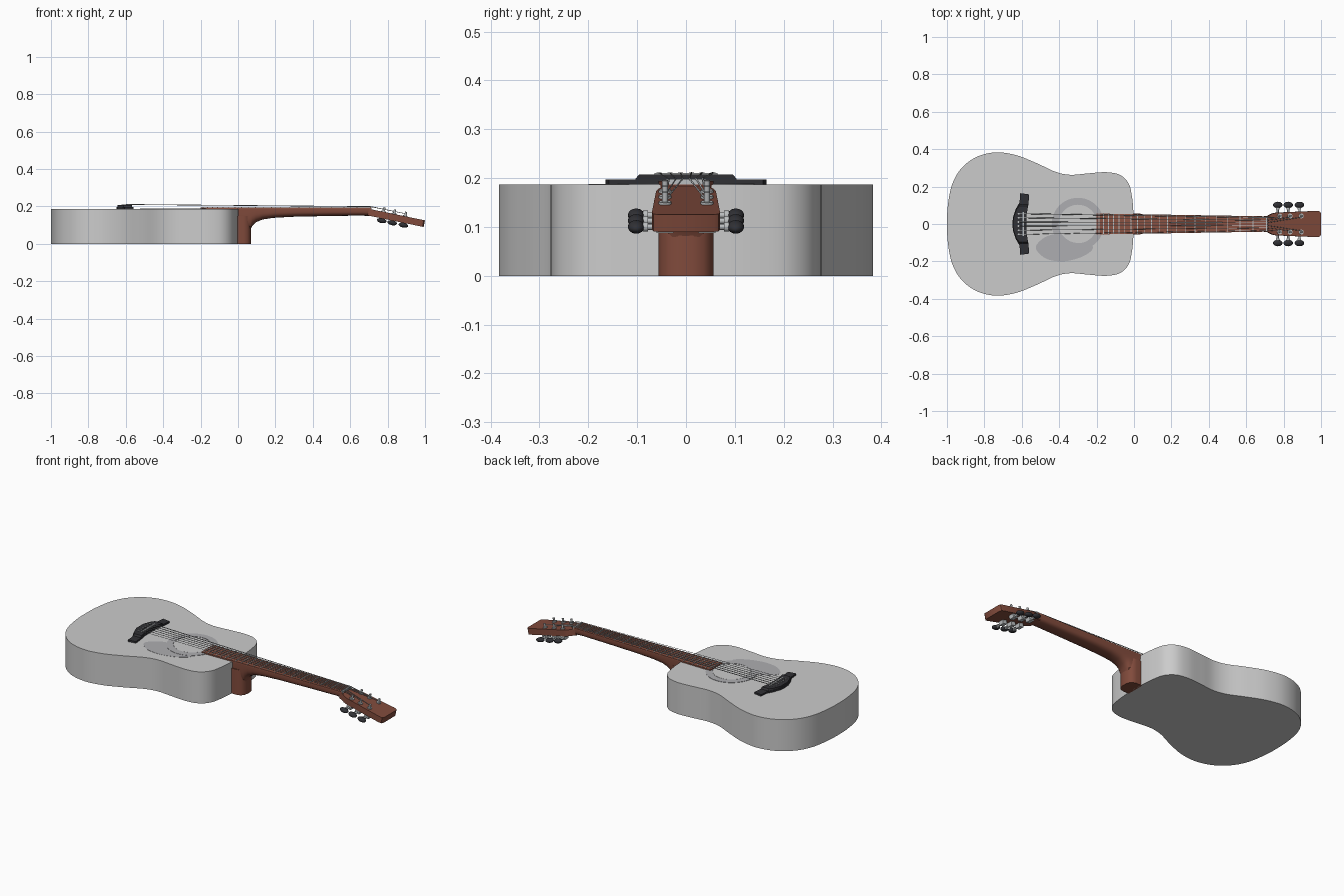
import bpy, bmesh, math
from mathutils import Vector, Matrix

if "Cube" in bpy.data.objects:
    bpy.data.objects.remove(bpy.data.objects["Cube"])


def material(name, rgb):
    m = bpy.data.materials.new(name)
    m.diffuse_color = (*rgb, 1)
    m.use_nodes = True
    m.node_tree.nodes["Principled BSDF"].inputs["Base Color"].default_value = m.diffuse_color
    return m


WOOD = material("brown_wood", (0.22, 0.07, 0.045))
BOARD = material("fingerboard_wood", (0.26, 0.085, 0.055))
DARK = material("dark", (0.03, 0.03, 0.035))
METAL = material("metal", (0.5, 0.52, 0.53))
GUARD = material("guard_grey", (0.42, 0.42, 0.44))


def finish(name, bm, mat=None, matrix=None):
    bmesh.ops.recalc_face_normals(bm, faces=bm.faces)
    me = bpy.data.meshes.new(name)
    bm.to_mesh(me)
    bm.free()
    ob = bpy.data.objects.new(name, me)
    bpy.context.collection.objects.link(ob)
    if mat:
        me.materials.append(mat)
    if matrix:
        ob.matrix_world = matrix
    return ob


def loft(name, rings, mat=None, matrix=None):
    bm = bmesh.new()
    vs = [[bm.verts.new(p) for p in r] for r in rings]
    n = len(vs[0])
    for a, b in zip(vs, vs[1:]):
        for i in range(n):
            bm.faces.new((a[i], a[(i + 1) % n], b[(i + 1) % n], b[i]))
    bm.faces.new(vs[0])
    bm.faces.new(vs[-1])
    return finish(name, bm, mat, matrix)


def prism(name, pts, z0, z1, mat=None, matrix=None):
    return loft(name, [[(x, y, z) for x, y in pts] for z in (z0, z1)], mat, matrix)


def mirrored(half):
    return half + [(x, -y) for x, y in reversed(half) if y > 1e-6]


def smooth_loop(pts, steps=6):
    out, n = [], len(pts)
    for i in range(n):
        a, b, c, d = (Vector(pts[(i + k) % n]) for k in (-1, 0, 1, 2))
        for s in range(steps):
            t = s / steps
            p = 0.5 * (2 * b + (c - a) * t + (2 * a - 5 * b + 4 * c - d) * t**2
                       + (3 * b - a - 3 * c + d) * t**3)
            out.append((p.x, p.y))
    return out


def rod(name, a, b, r, mat, matrix=None, sides=12):
    a, b = Vector(a), Vector(b)
    bm = bmesh.new()
    rot = (b - a).to_track_quat('Z', 'Y').to_matrix().to_4x4()
    bmesh.ops.create_cone(bm, cap_ends=True, segments=sides, radius1=r, radius2=r,
                          depth=(b - a).length, matrix=Matrix.Translation((a + b) / 2) @ rot)
    return finish(name, bm, mat, matrix)


def box(name, c, size, mat, matrix=None):
    x, y = size[0] / 2, size[1] / 2
    pts = [(c[0] + i * x, c[1] + j * y) for i, j in ((-1, -1), (1, -1), (1, 1), (-1, 1))]
    return prism(name, pts, c[2] - size[2] / 2, c[2] + size[2] / 2, mat, matrix)


def circle(cx, r, n=48):
    return [(cx + r * math.cos(2 * math.pi * i / n), r * math.sin(2 * math.pi * i / n))
            for i in range(n)]


TOP = 0.187
HOLE_X = -0.30

# Body
half = [(-1, 0), (-0.995, 0.1), (-0.973, 0.21), (-0.925, 0.295), (-0.845, 0.357),
        (-0.74, 0.383), (-0.63, 0.368), (-0.52, 0.325), (-0.42, 0.279), (-0.34, 0.263),
        (-0.25, 0.27), (-0.15, 0.277), (-0.075, 0.262), (-0.028, 0.215), (-0.01, 0.14),
        (-0.003, 0.06), (0, 0)]
prism("body", smooth_loop(mirrored(half)), 0, TOP)

# Pickguard, rosette and sound hole
guard = [(-0.525, -0.13), (-0.49, -0.08), (-0.43, -0.055), (-0.38, -0.06), (-0.30, -0.10),
         (-0.225, -0.115), (-0.23, -0.145), (-0.29, -0.18), (-0.38, -0.2), (-0.47, -0.185)]
prism("pickguard", smooth_loop(guard), TOP, TOP + 0.001, GUARD)
rings = [[(x, y, z) for x, y in circle(HOLE_X, r)]
         for r, z in ((0.14, TOP), (0.14, TOP + 0.002), (0.103, TOP + 0.002), (0.103, TOP))]
loft("rosette", rings, GUARD)
prism("sound_hole", circle(HOLE_X, 0.101), TOP, TOP + 0.0015)

# Heel and neck
heel = [(-0.01, 0.056), (0.03, 0.056), (0.05, 0.051), (0.064, 0.036), (0.07, 0.014)]
prism("heel", mirrored(heel), 0, 0.15, WOOD)


def width(x):
    return 0.056 + (0.041 - 0.056) * (x + 0.2) / 0.91


def neck_section(x, zb):
    w, side = width(x), 0.178
    arc = [(w * math.copysign(abs(math.cos(a)) ** 0.75, math.cos(a)),
            side - (side - zb) * math.sin(a) ** 0.75)
           for a in (math.pi * i / 14 for i in range(15))]
    return [(x, y, z) for y, z in [(w, TOP)] + arc + [(-w, TOP)]]


profile = [(0, 0.04), (0.066, 0.07), (0.075, 0.095), (0.095, 0.115), (0.13, 0.13),
           (0.19, 0.139), (0.3, 0.145), (0.5, 0.149), (0.66, 0.151), (0.715, 0.148)]
loft("neck", [neck_section(x, zb) for x, zb in profile], WOOD)

# Fingerboard, frets and nut
NUT, SADDLE = 0.71, -0.60
prism("fingerboard", mirrored([(-0.2, width(-0.2)), (NUT, width(NUT))]), TOP - 0.001, 0.194, BOARD)
for n in range(1, 21):
    x = NUT - (NUT - SADDLE) * (1 - 2 ** (-n / 12))
    box(f"fret_{n}", (x, 0, 0.1945), (0.004, 2 * width(x), 0.003), METAL)
box("nut", (NUT, 0, 0.191), (0.01, 2 * width(NUT), 0.014), METAL)

# Headstock, tilted back
TILT = Matrix.Translation((0.7, 0, TOP)) @ Matrix.Rotation(0.203, 4, 'Y')
head = [(0, 0.041), (0.02, 0.044), (0.042, 0.056), (0.065, 0.061), (0.16, 0.065),
        (0.285, 0.07), (0.3, 0.067), (0.306, 0.058)]
prism("headstock", mirrored(head), -0.036, 0, WOOD, TILT)

# Tuning machines
POSTS = (0.08, 0.137, 0.198)
for side in (1, -1):
    for i, x in enumerate(POSTS):
        tag = f"{'left' if side > 0 else 'right'}_{i + 1}"
        y = side * 0.043
        rod(f"post_{tag}", (x, y, -0.05), (x, y, 0.025), 0.006, METAL, TILT)
        rod(f"post_collar_{tag}", (x, y, 0), (x, y, 0.005), 0.013, METAL, TILT, 16)
        box(f"gear_case_{tag}", (x, y, -0.047), (0.028, 0.034, 0.022), METAL, TILT)
        rod(f"tuner_shaft_{tag}", (x, y, -0.048), (x, side * 0.093, -0.048), 0.006, METAL, TILT)
        rod(f"tuner_collar_{tag}", (x, side * 0.078, -0.048), (x, side * 0.088, -0.048),
            0.010, METAL, TILT)
        bm = bmesh.new()
        bmesh.ops.create_uvsphere(bm, u_segments=20, v_segments=12, radius=1)
        bmesh.ops.scale(bm, verts=bm.verts, vec=(0.026, 0.017, 0.013))
        bmesh.ops.translate(bm, verts=bm.verts, vec=(x, side * 0.102, -0.048))
        finish(f"tuner_knob_{tag}", bm, DARK, TILT)

# Bridge: thin wings, raised middle, saddle and pins
wings = [(-0.65, 0.0), (-0.647, 0.035), (-0.632, 0.08), (-0.612, 0.115), (-0.608, 0.165),
         (-0.56, 0.158), (-0.564, 0.11), (-0.574, 0.05), (-0.576, 0)]
prism("bridge_base", mirrored(wings[:-1]), TOP, 0.197, DARK)
low = mirrored([(-0.645, 0.035), (-0.628, 0.085), (-0.613, 0.105), (-0.566, 0.105), (-0.576, 0.04)])
high = [(x, y * 0.92) for x, y in low]
loft("bridge_top", [[(x, y, 0.196) for x, y in low], [(x, y, 0.207) for x, y in high]], DARK)
box("saddle", (-0.592, 0, 0.207), (0.008, 0.13, 0.006), METAL)

# Strings with their bridge pins
for i in range(6):
    k = (i - 2.5) / 2.5
    yb, yn, s = 0.055 * k, 0.034 * k, (1 if k > 0 else -1)
    order = i if i < 3 else 5 - i
    post = TILT @ Vector((POSTS[order], s * 0.037, 0.014))
    rod(f"bridge_pin_{i + 1}", (-0.617, yb, 0.2), (-0.617, yb, 0.211), 0.005, METAL)
    path = [(-0.617, yb, 0.207), (-0.592, yb, 0.2105), (NUT, yn, 0.199), post]
    cu = bpy.data.curves.new(f"string_{i + 1}", 'CURVE')
    cu.dimensions = '3D'
    cu.bevel_depth = 0.0012 + 0.0002 * i
    cu.bevel_resolution = 1
    sp = cu.splines.new('POLY')
    sp.points.add(len(path) - 1)
    for p, co in zip(sp.points, path):
        p.co = (*co, 1)
    cu.materials.append(METAL)
    bpy.context.collection.objects.link(bpy.data.objects.new(cu.name, cu))

# Smooth shading with sharp edges kept
for ob in bpy.context.collection.objects:
    ob.select_set(ob.type == 'MESH')
    if ob.type == 'MESH':
        bpy.context.view_layer.objects.active = ob
bpy.ops.object.shade_smooth_by_angle(angle=math.radians(35))
